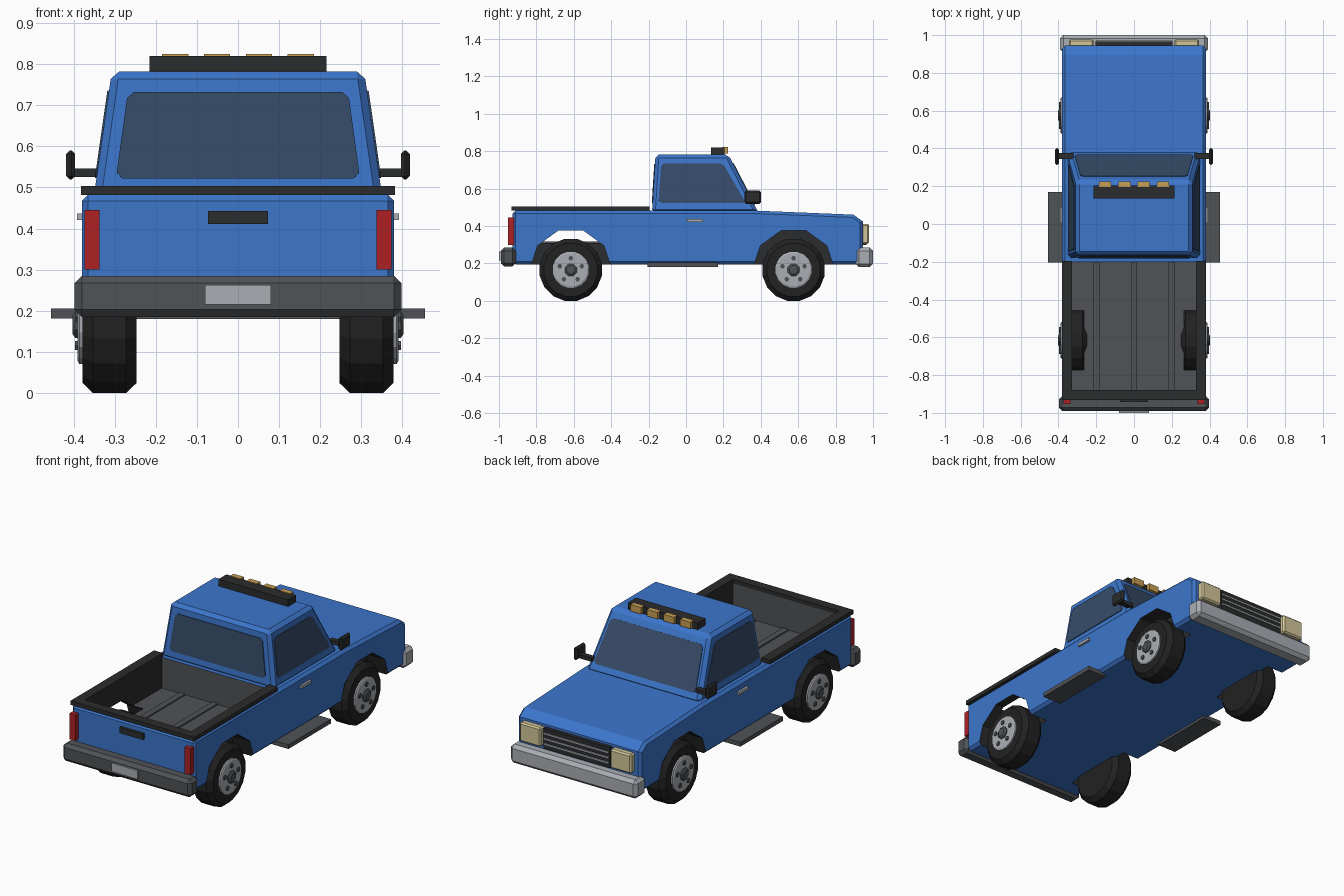
import bpy, bmesh, math
from mathutils import Vector

if "Cube" in bpy.data.objects:
    bpy.data.objects.remove(bpy.data.objects["Cube"])


def mat(name, r, g, b):
    m = bpy.data.materials.new(name)
    m.diffuse_color = (r, g, b, 1)
    m.use_nodes = True
    m.node_tree.nodes["Principled BSDF"].inputs["Base Color"].default_value = m.diffuse_color
    return m


BLUE = mat("blue paint", 0.045, 0.18, 0.60)
GLASS = mat("tinted glass", 0.037, 0.072, 0.14)
GREY = mat("dark grey", 0.08, 0.085, 0.092)
BLACK = mat("black trim", 0.024, 0.025, 0.026)
RUBBER = mat("tire rubber", 0.016, 0.016, 0.017)
CHROME = mat("light metal", 0.40, 0.42, 0.45)
RED = mat("red lens", 0.42, 0.015, 0.018)
AMBER = mat("amber lens", 0.58, 0.35, 0.09)
LAMP = mat("headlight lens", 0.65, 0.57, 0.32)


def finish(name, bm, material):
    bmesh.ops.recalc_face_normals(bm, faces=bm.faces)
    me = bpy.data.meshes.new(name)
    bm.to_mesh(me)
    bm.free()
    me.materials.append(material)
    ob = bpy.data.objects.new(name, me)
    bpy.context.collection.objects.link(ob)
    return ob


def loft(name, a, b, material, bevel=0.0, min_angle=60):
    """Solid between two matching point loops."""
    bm = bmesh.new()
    va = [bm.verts.new(p) for p in a]
    vb = [bm.verts.new(p) for p in b]
    n = len(va)
    bm.faces.new(va)
    bm.faces.new(vb[::-1])
    for i in range(n):
        j = (i + 1) % n
        bm.faces.new((va[i], vb[i], vb[j], va[j]))
    bmesh.ops.recalc_face_normals(bm, faces=bm.faces)
    if bevel:
        edges = [e for e in bm.edges if e.calc_face_angle() > math.radians(min_angle)]
        bmesh.ops.bevel(bm, geom=edges, offset=bevel, segments=1, affect='EDGES')
    return finish(name, bm, material)


def box(name, x, y, z, material, bevel=0.0):
    ring = [(x[0], y[0]), (x[1], y[0]), (x[1], y[1]), (x[0], y[1])]
    return loft(name, [(p, q, z[0]) for p, q in ring], [(p, q, z[1]) for p, q in ring], material, bevel)


def sided(x, s):
    return tuple(sorted((x[0] * s, x[1] * s)))


def lathe(name, profile, sides, cy, cz, s, material):
    """Spin (x, radius) points about an axle parallel to x, with flats at the bottom."""
    bm = bmesh.new()
    k = 1 / math.cos(math.pi / sides)
    rings = []
    for x, r in profile:
        angles = [(i + 0.5) * math.tau / sides - math.pi / 2 for i in range(sides)]
        rings.append([bm.verts.new((x * s, cy + r * k * math.cos(t), cz + r * k * math.sin(t))) for t in angles])
    for a, b in zip(rings, rings[1:]):
        for i in range(sides):
            j = (i + 1) % sides
            bm.faces.new((a[i], a[j], b[j], b[i]))
    bm.faces.new(rings[0])
    bm.faces.new(rings[-1])
    return finish(name, bm, material)


def pane(name, corners, cut):
    """Thin glass plate with clipped corners."""
    pts = [Vector(c) for c in corners]
    n = (pts[1] - pts[0]).cross(pts[2] - pts[0]).normalized() * 0.004
    out = []
    for i, p in enumerate(pts):
        for q in (pts[i - 1], pts[(i + 1) % len(pts)]):
            out.append(p + (q - p).normalized() * cut)
    return loft(name, [p + n for p in out], [p - n for p in out], GLASS)


AXLES = {"rear": -0.616, "front": 0.575}
AXLE_Z = 0.166
SIDES = (("left", -1), ("right", 1))

# Body: side profile, then cut out the bed and wheel wells
profile = [(-0.927, 0.195), (0.945, 0.195), (0.945, 0.425), (0.895, 0.461), (0.38, 0.482), (-0.927, 0.482)]
body = loft("body", [(-0.38, y, z) for y, z in profile], [(0.38, y, z) for y, z in profile], BLUE, 0.015)
cutters = [box("bed_cutter", (-0.33, 0.33), (-0.885, -0.2), (0.31, 0.7), GREY)]
for end, cy in AXLES.items():
    for side, s in SIDES:
        cutters.append(lathe(f"{end}_{side}_well_cutter", [(0.265, 0.209), (0.5, 0.209)], 10, cy, AXLE_Z, s, BLACK))
for c in cutters:
    m = body.modifiers.new(c.name, 'BOOLEAN')
    m.operation = 'DIFFERENCE'
    m.solver = 'EXACT'
    m.object = c
dg = bpy.context.evaluated_depsgraph_get()
cut_mesh = bpy.data.meshes.new_from_object(body.evaluated_get(dg))
body.modifiers.clear()
body.data = cut_mesh
for c in cutters:
    bpy.data.objects.remove(c)
cut_mesh.materials.clear()
for m in (BLUE, GREY, BLACK):
    cut_mesh.materials.append(m)
for f in cut_mesh.polygons:
    c = f.center
    f.material_index = 0
    if any(math.hypot(c.y - cy, c.z - AXLE_Z) < 0.222 for cy in AXLES.values()) and abs(c.x) > 0.262:
        f.material_index = 2
    elif abs(c.x) < 0.332 and -0.887 < c.y < -0.198 and 0.305 < c.z < 0.478:
        f.material_index = 1

# Cab and windows
box_low = [(-0.352, -0.182, 0.47), (0.352, -0.182, 0.47), (0.352, 0.388, 0.47), (-0.352, 0.388, 0.47)]
box_top = [(-0.307, -0.163, 0.782), (0.307, -0.163, 0.782), (0.307, 0.227, 0.782), (-0.307, 0.227, 0.782)]
loft("cab", box_low, box_top, BLUE, 0.018, 45)


def rear_y(z): return -0.182 + (z - 0.47) * 0.061
def front_y(z): return 0.388 - (z - 0.47) * 0.517
def side_x(z): return 0.352 - (z - 0.47) * 0.144


for name, fy, lo, hi in (("rear_window", rear_y, (0.297, 0.522), (0.268, 0.732)),
                         ("windshield", front_y, (0.315, 0.515), (0.283, 0.735))):
    pane(name, [(-lo[0], fy(lo[1]), lo[1]), (lo[0], fy(lo[1]), lo[1]),
                (hi[0], fy(hi[1]), hi[1]), (-hi[0], fy(hi[1]), hi[1])], 0.015)
for side, s in SIDES:
    pane(f"{side}_window", [(s * side_x(z), y, z) for y, z in
                            ((-0.147, 0.523), (0.32, 0.523), (0.197, 0.735), (-0.133, 0.735))], 0.015)

# Bed rails and floor ribs
for side, s in SIDES:
    box(f"{side}_bed_rail", sided((0.328, 0.382), s), (-0.932, -0.195), (0.482, 0.504), BLACK)
box("tailgate_rail", (-0.328, 0.328), (-0.932, -0.88), (0.482, 0.504), BLACK)
for i, x in enumerate((-0.2, 0, 0.2)):
    box(f"bed_rib_{i + 1}", (x - 0.017, x + 0.017), (-0.88, -0.205), (0.305, 0.318), GREY)

# Tail: bumper, plate, handle, lights
box("rear_bumper", (-0.398, 0.398), (-0.99, -0.91), (0.185, 0.285), GREY, 0.018)
box("number_plate", (-0.08, 0.08), (-1.0, -0.985), (0.215, 0.263), CHROME)
box("tailgate_handle", (-0.073, 0.073), (-0.942, -0.92), (0.411, 0.443), BLACK)
for side, s in SIDES:
    box(f"{side}_tail_light", sided((0.337, 0.373), s), (-0.953, -0.92), (0.30, 0.445), RED)

# Nose: bumper, grille, headlights
box("front_bumper", (-0.392, 0.392), (0.907, 1.0), (0.18, 0.285), CHROME, 0.018)
box("grille", (-0.205, 0.205), (0.93, 0.965), (0.298, 0.412), BLACK)
for i in range(3):
    z = 0.326 + 0.029 * i
    box(f"grille_bar_{i + 1}", (-0.2, 0.2), (0.95, 0.971), (z - 0.005, z + 0.005), CHROME)
for side, s in SIDES:
    box(f"{side}_headlight", sided((0.215, 0.345), s), (0.93, 0.978), (0.305, 0.412), LAMP, 0.008)

# Side fittings: steps, door handles, mirrors
for side, s in SIDES:
    box(f"{side}_step", sided((0.34, 0.455), s), (-0.205, 0.17), (0.181, 0.205), GREY)
    box(f"{side}_door_handle", sided((0.37, 0.392), s), (0.005, 0.09), (0.421, 0.437), CHROME)
    box(f"{side}_mirror_arm", sided((0.32, 0.4), s), (0.345, 0.375), (0.525, 0.546), BLACK)
    box(f"{side}_mirror", sided((0.396, 0.418), s), (0.313, 0.402), (0.519, 0.59), BLACK, 0.009)

# Roof light bar
box("light_bar", (-0.215, 0.215), (0.135, 0.205), (0.775, 0.82), BLACK)
for i in range(4):
    x = -0.153 + 0.102 * i
    box(f"roof_lamp_{i + 1}", (x - 0.032, x + 0.032), (0.195, 0.225), (0.787, 0.824), AMBER)

# Wheels: tire, rim, hub and five lug nuts
for end, cy in AXLES.items():
    for side, s in SIDES:
        tag = f"{end}_{side}"
        lathe(f"{tag}_tire", [(0.247, 0.142), (0.272, 0.166), (0.353, 0.166), (0.378, 0.142)],
              16, cy, AXLE_Z, s, RUBBER)
        lathe(f"{tag}_rim", [(0.3, 0.096), (0.386, 0.096), (0.39, 0.088)], 16, cy, AXLE_Z, s, CHROME)
        lathe(f"{tag}_hub", [(0.35, 0.032), (0.396, 0.032), (0.403, 0.022)], 8, cy, AXLE_Z, s, GREY)
        for i in range(5):
            t = math.pi / 2 + i * math.tau / 5
            lathe(f"{tag}_lug_{i + 1}", [(0.37, 0.011), (0.396, 0.011)], 6,
                  cy + 0.062 * math.cos(t), AXLE_Z + 0.062 * math.sin(t), s, GREY)
